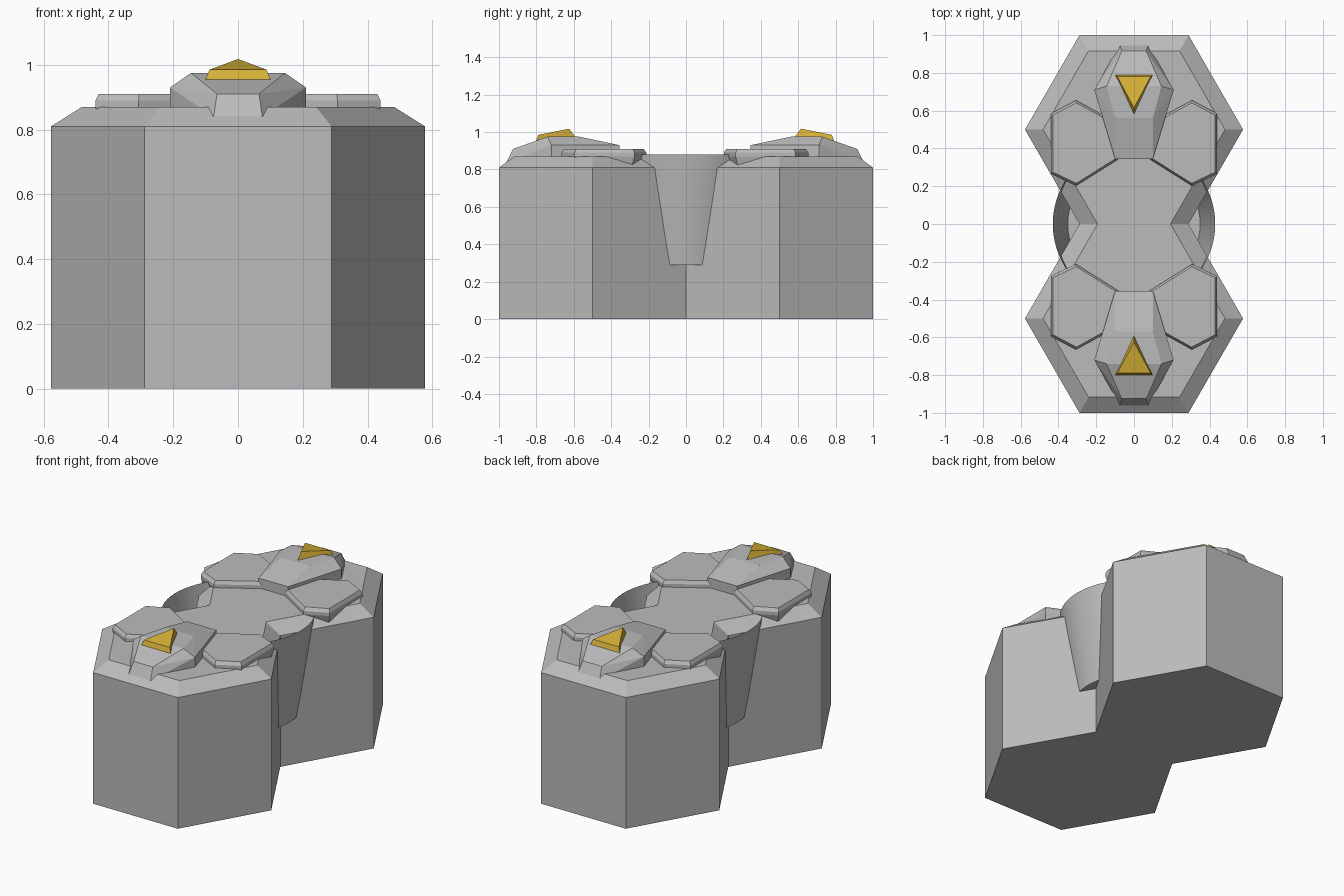
import bpy, bmesh, math
from mathutils import Vector

cube = bpy.data.objects.get("Cube")
if cube:
    bpy.data.objects.remove(cube, do_unlink=True)


def make_material(name, color):
    mat = bpy.data.materials.new(name)
    mat.use_nodes = True
    mat.diffuse_color = color
    mat.node_tree.nodes["Principled BSDF"].inputs["Base Color"].default_value = color
    return mat


stone = make_material("stone grey", (0.5, 0.5, 0.5, 1))
gold = make_material("gold", (0.68, 0.44, 0.04, 1))


def finish(bm, name, mat):
    bmesh.ops.recalc_face_normals(bm, faces=bm.faces)
    mesh = bpy.data.meshes.new(name)
    bm.to_mesh(mesh)
    bm.free()
    mesh.materials.append(mat)
    obj = bpy.data.objects.new(name, mesh)
    bpy.context.collection.objects.link(obj)
    return obj


def hull(name, points, mat):
    """Faceted convex solid around the points."""
    bm = bmesh.new()
    for p in points:
        bm.verts.new(p)
    res = bmesh.ops.convex_hull(bm, input=bm.verts)
    loose = [v for v in bm.verts if not v.link_faces]
    bmesh.ops.delete(bm, geom=loose, context='VERTS')
    bmesh.ops.dissolve_limit(bm, angle_limit=math.radians(2),
                             verts=bm.verts, edges=bm.edges)
    return finish(bm, name, mat)


def both_sides(points):
    return [(s * x, y, z) for x, y, z in points for s in (-1, 1)]


def place(points, end):
    """Front points stay; back points are mirrored with a small offset."""
    return [(x, y if end == "front" else -y - 0.01, z) for x, y, z in points]


# Base: two joined hexagonal columns with one continuous bevelled top
R = 1 / math.sqrt(3)
right_half = [(R / 2, -1), (R, -0.5), (R / 2, 0), (R, 0.5), (R / 2, 1)]
outline = right_half + [(-x, y) for x, y in reversed(right_half)]
bm = bmesh.new()
bottom = bm.faces.new([bm.verts.new((x, y, 0)) for x, y in outline])
ext = bmesh.ops.extrude_face_region(bm, geom=[bottom], use_keep_orig=True)
for v in [g for g in ext["geom"] if isinstance(g, bmesh.types.BMVert)]:
    v.co.z = 0.81
bmesh.ops.recalc_face_normals(bm, faces=bm.faces)
top = max(bm.faces, key=lambda f: f.calc_center_median().z)
bmesh.ops.inset_region(bm, faces=[top], thickness=0.083, use_even_offset=True)
for v in top.verts:
    v.co.z = 0.87
finish(bm, "double_hex_base", stone)

# Tapered open cup that fills the waist between the columns
bm = bmesh.new()
bmesh.ops.create_cone(bm, cap_ends=True, segments=64,
                      radius1=0.35, radius2=0.43, depth=0.59)
bmesh.ops.translate(bm, verts=bm.verts, vec=(0, 0, 0.585))
lid = max(bm.faces, key=lambda f: f.calc_center_median().z)
bmesh.ops.delete(bm, geom=[lid], context='FACES_ONLY')
cup = finish(bm, "waist_cup", stone)
bpy.ops.object.select_all(action='DESELECT')
cup.select_set(True)
bpy.context.view_layer.objects.active = cup
bpy.ops.object.shade_smooth_by_angle(angle=math.radians(40))

# Slab outline, and its levels as (scale, height)
slab = [Vector(p) for p in ((0.307, -0.665), (0.44, -0.595), (0.44, -0.275),
                            (0.307, -0.212), (0.08, -0.355), (0.08, -0.54))]
slab_mid = sum(slab, Vector((0, 0))) / len(slab)
slab_levels = ((0.92, 0.82), (1, 0.87), (1, 0.89), (0.94, 0.91))

# Large wedge stone: nose, shoulders, plateau and inner edge
wedge = both_sides([
    (0.075, -0.96, 0.84), (0.065, -0.925, 0.91),
    (0.21, -0.72, 0.84), (0.21, -0.72, 0.93),
    (0.145, -0.74, 0.975), (0.1, -0.57, 0.975),
    (0.1, -0.355, 0.93), (0.1, -0.355, 0.85)])

# Raised arrow-shaped stud
stud = both_sides([(0.1, -0.8, 0.955), (0.088, -0.79, 0.985)])
stud += [(0, -0.585, 0.965), (0, -0.625, 1.018)]

for end in ("front", "back"):
    hull(end + "_wedge_stone", place(wedge, end), stone)
    hull(end + "_stud", place(stud, end), gold)
    for side, s in (("left", 1), ("right", -1)):
        pts = []
        for scale, z in slab_levels:
            for p in slab:
                q = slab_mid + (p - slab_mid) * scale
                pts.append((s * q.x, q.y, z))
        hull(f"{end}_{side}_slab", place(pts, end), stone)
